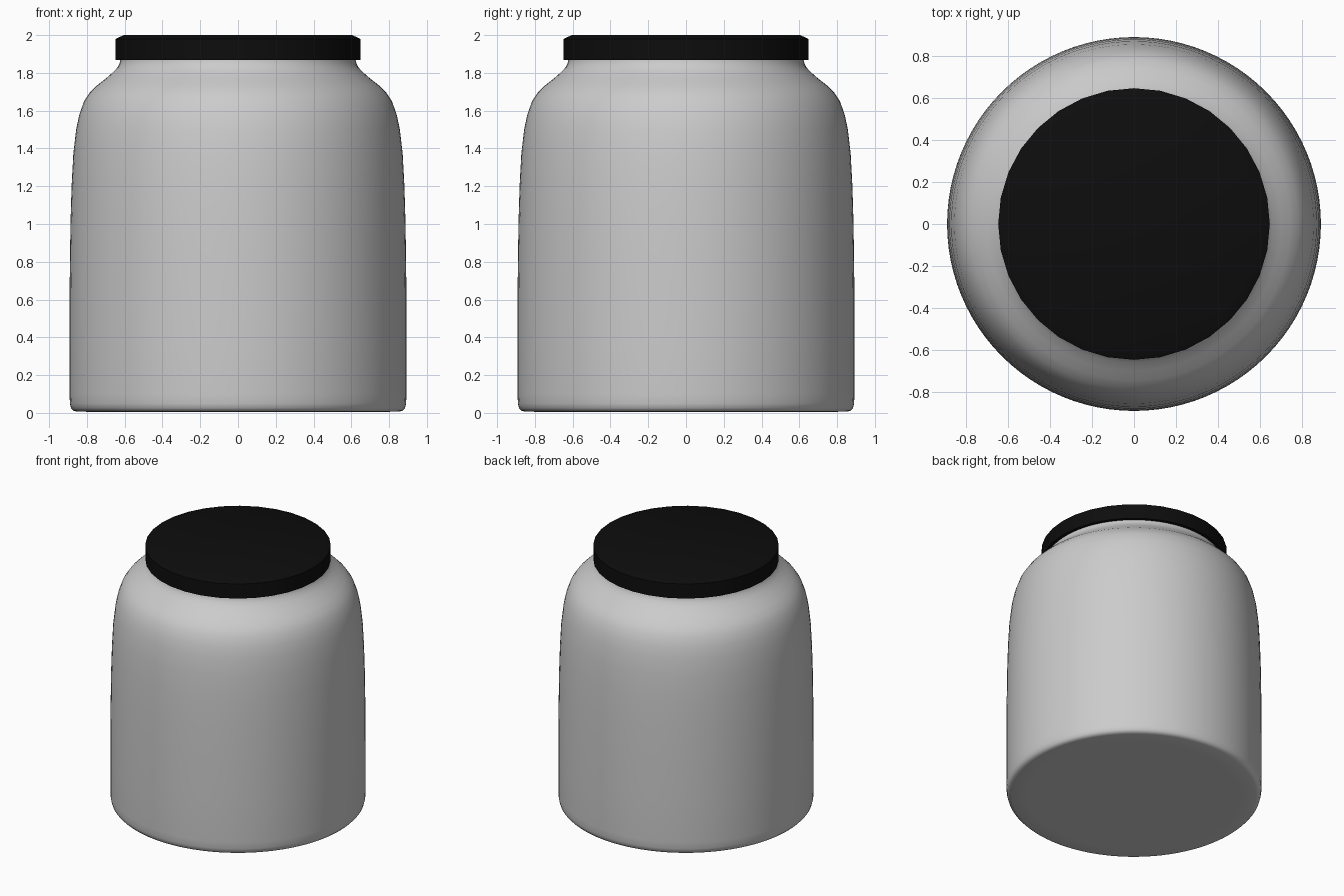
import bpy, bmesh, math

if "Cube" in bpy.data.objects:
    bpy.data.objects.remove(bpy.data.objects["Cube"])


def lathe(name, profile, segments, angle):
    """Revolve an (r, z) profile about z; end points on the axis close the shape."""
    bm = bmesh.new()
    verts = [bm.verts.new((r, 0, z)) for r, z in profile]
    edges = [bm.edges.new(pair) for pair in zip(verts, verts[1:])]
    bmesh.ops.spin(bm, geom=verts + edges, cent=(0, 0, 0), axis=(0, 0, 1),
                   angle=math.tau, steps=segments, use_duplicate=False)
    bmesh.ops.remove_doubles(bm, verts=bm.verts, dist=0.0005)
    bmesh.ops.recalc_face_normals(bm, faces=bm.faces)
    mesh = bpy.data.meshes.new(name)
    bm.to_mesh(mesh)
    bm.free()
    obj = bpy.data.objects.new(name, mesh)
    bpy.context.collection.objects.link(obj)
    bpy.ops.object.select_all(action='DESELECT')
    obj.select_set(True)
    bpy.context.view_layer.objects.active = obj
    bpy.ops.object.shade_smooth_by_angle(angle=math.radians(angle))
    return obj


# Jar body: flat base, rounded foot, tapering wall, shoulder and neck
lathe("jar_body", [
    (0, 0.005), (0.75, 0.005), (0.855, 0.007), (0.872, 0.012), (0.884, 0.025),
    (0.89, 0.05), (0.892, 0.1), (0.892, 0.4), (0.891, 0.7), (0.887, 1.0),
    (0.881, 1.2), (0.872, 1.37), (0.857, 1.5), (0.84, 1.58), (0.815, 1.65),
    (0.785, 1.695), (0.745, 1.735), (0.70, 1.77), (0.66, 1.805),
    (0.637, 1.83), (0.627, 1.85), (0.622, 1.87), (0.62, 1.9), (0, 1.9)], 96, 40)

# Lid: low disc with a chamfered rim
lid = lathe("lid", [(0, 1.868), (0.648, 1.868), (0.648, 1.98),
                    (0.605, 2.0), (0, 2.0)], 32, 30)
black = bpy.data.materials.new("black_plastic")
black.diffuse_color = (0.004, 0.004, 0.004, 1)
black.use_nodes = True
black.node_tree.nodes["Principled BSDF"].inputs["Base Color"].default_value = black.diffuse_color
lid.data.materials.append(black)
